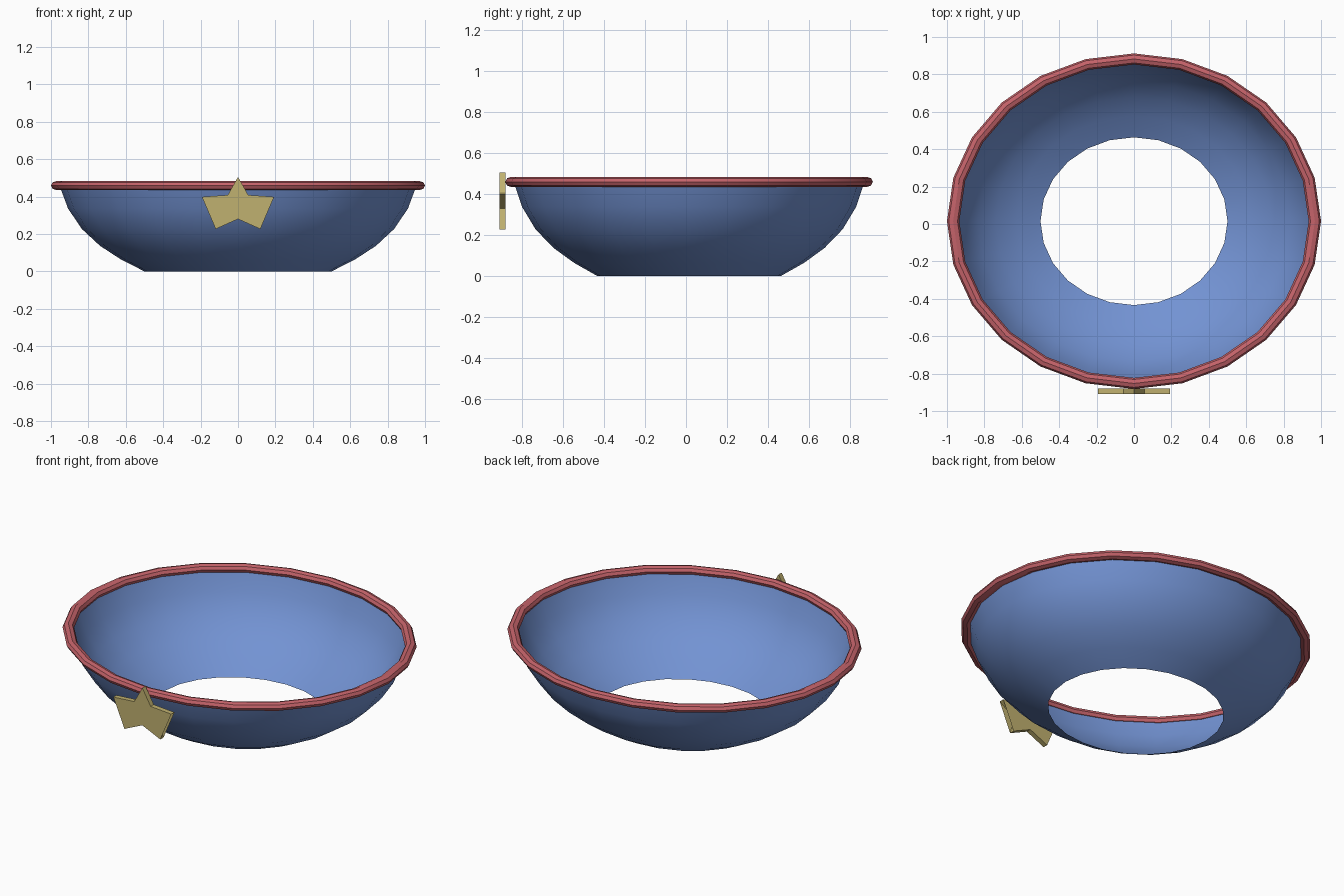
import bpy, bmesh, math

if "Cube" in bpy.data.objects:
    bpy.data.objects.remove(bpy.data.objects["Cube"], do_unlink=True)

SIDES = 24
DEPTH = 0.897      # the bowl is slightly oval along y
CENTRE_Y = 0.015


def material(name, rgb):
    m = bpy.data.materials.new(name)
    m.diffuse_color = (*rgb, 1)
    m.use_nodes = True
    m.node_tree.nodes["Principled BSDF"].inputs["Base Color"].default_value = (*rgb, 1)
    return m


def finish(name, bm, mat, smooth_angle=None):
    mesh = bpy.data.meshes.new(name)
    bm.to_mesh(mesh)
    bm.free()
    mesh.materials.append(mat)
    ob = bpy.data.objects.new(name, mesh)
    bpy.context.collection.objects.link(ob)
    if smooth_angle:
        bpy.ops.object.select_all(action="DESELECT")
        ob.select_set(True)
        bpy.context.view_layer.objects.active = ob
        bpy.ops.object.shade_smooth_by_angle(angle=math.radians(smooth_angle))
    return ob


def lathe(name, profile, mat, closed, smooth_angle):
    """Turn a (radius, z) profile around the oval axis."""
    bm = bmesh.new()
    rings = []
    for i in range(SIDES):
        a = 2 * math.pi * i / SIDES
        rings.append([bm.verts.new((r * math.cos(a), CENTRE_Y + DEPTH * r * math.sin(a), z))
                      for r, z in profile])
    n = len(profile)
    for i in range(SIDES):
        here, there = rings[i], rings[(i + 1) % SIDES]
        for j in range(n if closed else n - 1):
            k = (j + 1) % n
            bm.faces.new((here[j], there[j], there[k], here[k]))
    return finish(name, bm, mat, smooth_angle)


blue = material("bowl blue", (0.17, 0.29, 0.65))
red = material("rim red", (0.56, 0.125, 0.145))
yellow = material("star yellow", (0.53, 0.44, 0.16))

# Open-bottomed bowl wall, from the floor up to the rim
lathe("bowl", [(0.5, 0), (0.626, 0.064), (0.738, 0.137), (0.836, 0.228),
               (0.909, 0.337), (0.955, 0.46)], blue, False, 40)

# Rounded rim with an eight-sided section
section = [(0.967 + 0.033 * math.cos(t * math.pi / 4), 0.459 + 0.025 * math.sin(t * math.pi / 4))
           for t in range(8)]
lathe("rim", section, red, True, 30)

# Star badge on the front: star-shaped walls, caps bridging the two side notches
bm = bmesh.new()
front, back = [], []
for i in range(10):
    a = math.pi / 2 + i * math.pi / 5
    k = 1 if i % 2 == 0 else 0.46
    x, z = 0.203 * k * math.cos(a), 0.351 + 0.154 * k * math.sin(a)
    front.append(bm.verts.new((x, -0.91, z)))
    back.append(bm.verts.new((x, -0.88, z)))
for i in range(10):
    j = (i + 1) % 10
    bm.faces.new((front[i], back[i], back[j], front[j]))
cap = [i for i in range(10) if i not in (3, 7)]
bm.faces.new([front[i] for i in cap])
bm.faces.new([back[i] for i in reversed(cap)])
finish("star_badge", bm, yellow)
